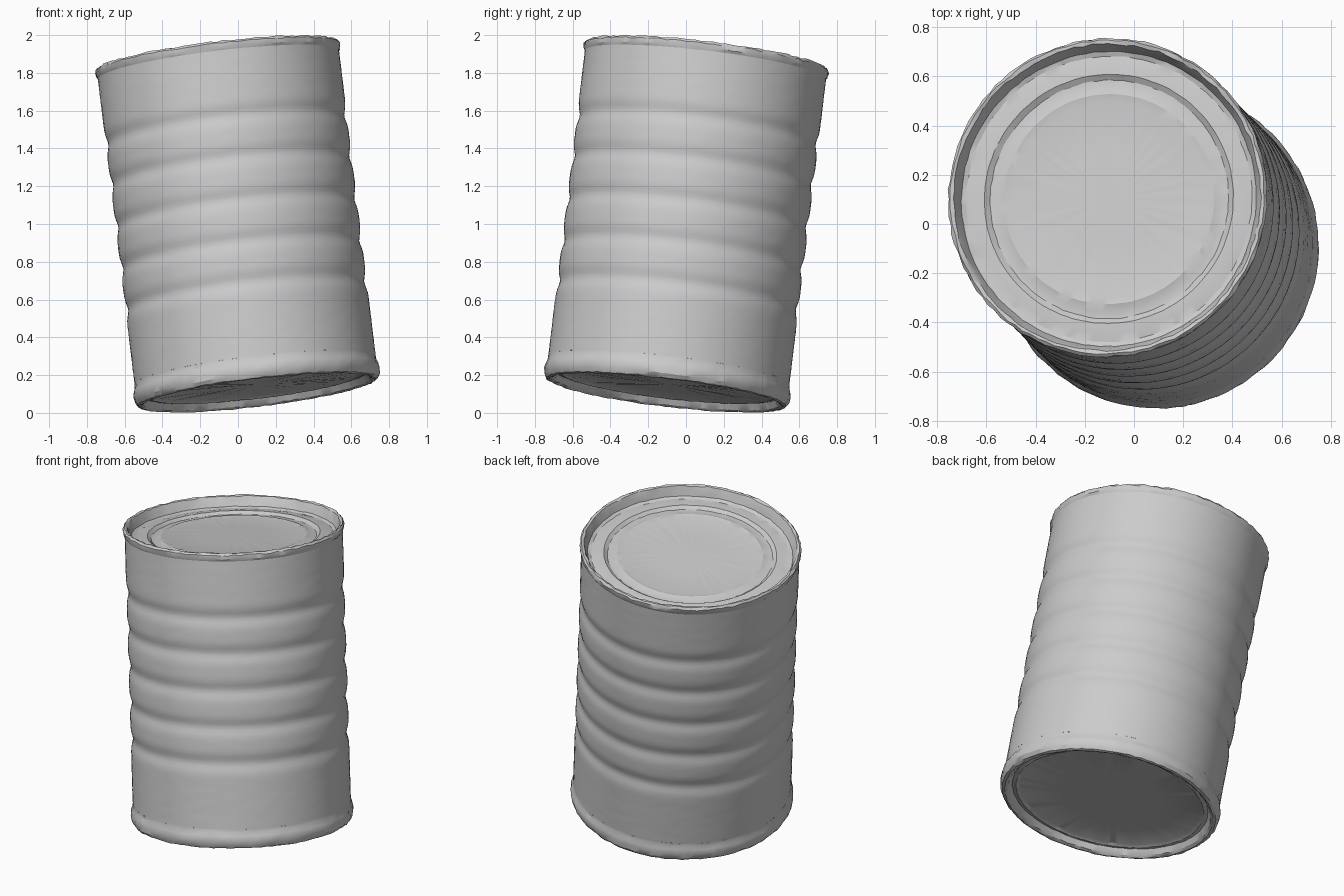
import bpy, bmesh, math, random
from mathutils import Vector, Matrix

if "Cube" in bpy.data.objects:
    bpy.data.objects.remove(bpy.data.objects["Cube"])

random.seed(4)
SEG = 112
LENGTH = 1.81
AXIS = Vector((-0.12, 0.12, 1.0)).normalized()
BASE = Vector((0.105, -0.105, 0.107))
TILT = Matrix.Translation(BASE) @ Vector((0, 0, 1)).rotation_difference(AXIS).to_matrix().to_4x4()


def lathe(name, profile):
    """Spin (radius, height, roughness) points around the leaning axis."""
    bm = bmesh.new()
    rings = []
    for r, h, rough in profile:
        if r == 0:
            rings.append([bm.verts.new((0, 0, h))])
            continue
        ring = []
        for i in range(SEG):
            a = 2 * math.pi * i / SEG
            rr = r + random.uniform(-rough, rough)
            hh = h + random.uniform(-rough, rough)
            ring.append(bm.verts.new((rr * math.cos(a), rr * math.sin(a), hh)))
        rings.append(ring)
    for lo, hi in zip(rings, rings[1:]):
        for i in range(SEG):
            j = (i + 1) % SEG
            if len(hi) == 1:
                bm.faces.new((lo[i], lo[j], hi[0]))
            elif len(lo) == 1:
                bm.faces.new((lo[0], hi[j], hi[i]))
            else:
                bm.faces.new((lo[i], lo[j], hi[j], hi[i]))
    bm.transform(TILT)
    me = bpy.data.meshes.new(name)
    bm.to_mesh(me)
    bm.free()
    ob = bpy.data.objects.new(name, me)
    bpy.context.collection.objects.link(ob)
    bpy.ops.object.select_all(action='DESELECT')
    ob.select_set(True)
    bpy.context.view_layer.objects.active = ob
    bpy.ops.object.shade_smooth_by_angle(angle=math.radians(28))
    return ob


# Wall with five shallow rolled grooves
def wall_radius(h):
    r = 0.643
    for centre in (0.52, 0.74, 0.965, 1.19, 1.41):
        r -= 0.014 * math.exp(-((h - centre) / 0.042) ** 2)
    return r


wall = [(wall_radius(h), h, 0.0006)
        for h in (0.12 + 0.02 * k for k in range(83))]
lathe("can_wall", wall)

# Seam around the foot and the recessed bottom panel
lathe("bottom_panel", [
    (0, 0.045, 0), (0.3, 0.045, 0.001), (0.54, 0.045, 0.001),
    (0.56, 0.035, 0.002), (0.585, 0.04, 0.002), (0.605, 0.008, 0.003),
    (0.622, 0.0, 0.003), (0.638, 0.004, 0.003), (0.652, 0.025, 0.003),
    (0.656, 0.055, 0.003), (0.652, 0.08, 0.003), (0.644, 0.1, 0.002),
    (0.643, 0.12, 0)])

# Top rim and recessed lid with pressed rings
L = LENGTH
lathe("top_lid", [
    (0.643, L - 0.05, 0), (0.65, L - 0.035, 0.003), (0.652, L - 0.012, 0.004),
    (0.642, L, 0.004), (0.628, L - 0.004, 0.004), (0.616, L - 0.03, 0.003),
    (0.604, L - 0.06, 0.002), (0.585, L - 0.068, 0.002),
    (0.55, L - 0.062, 0.001), (0.51, L - 0.06, 0.001),
    (0.488, L - 0.076, 0.002), (0.46, L - 0.076, 0.001),
    (0.43, L - 0.066, 0.001), (0.4, L - 0.072, 0.001),
    (0.2, L - 0.07, 0.001), (0, L - 0.07, 0)])

# Wall closes up to the rim
lathe("rim_neck", [(0.643, L - 0.06, 0), (0.643, L - 0.05, 0)])
